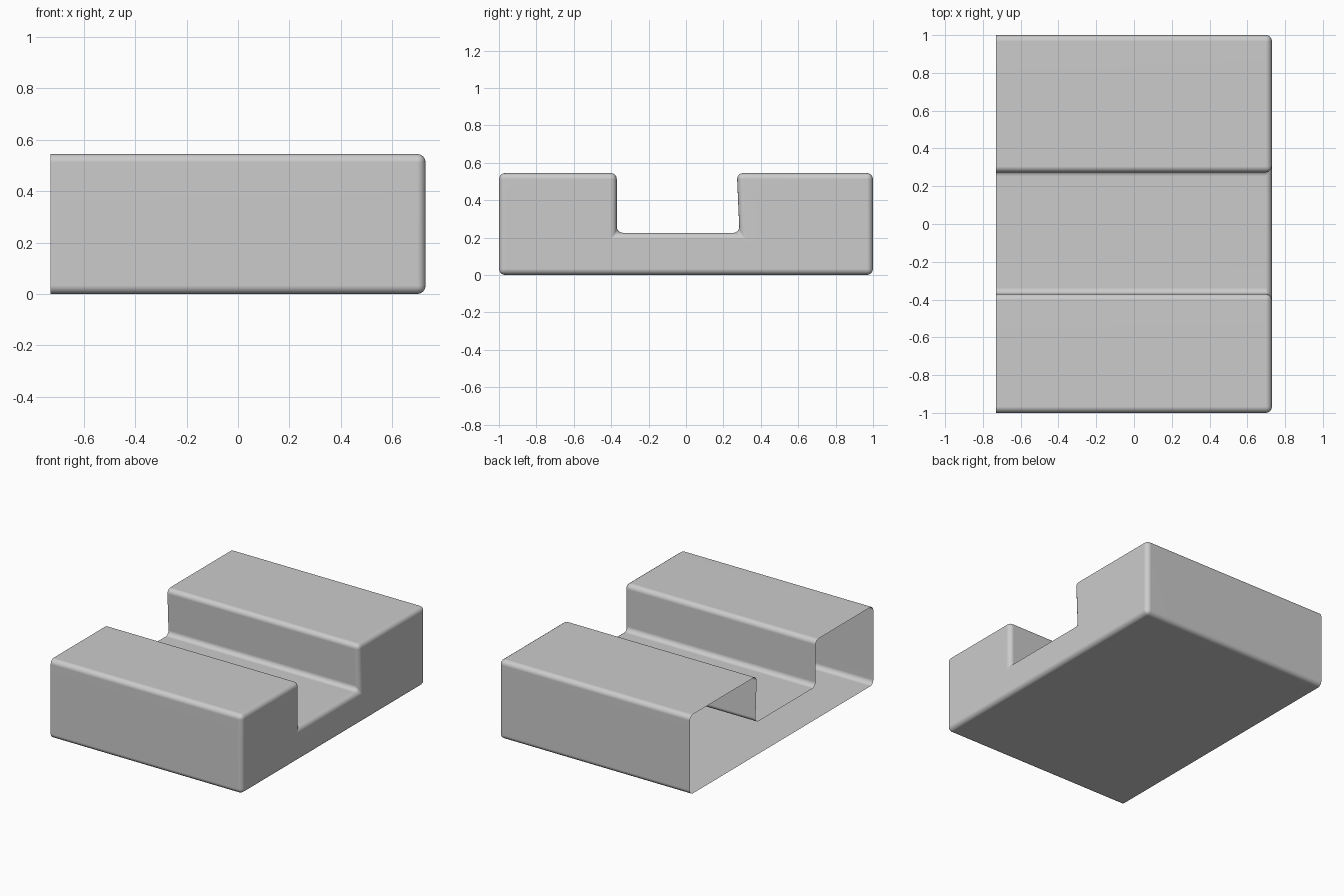
import bpy, bmesh

if "Cube" in bpy.data.objects:
    bpy.data.objects.remove(bpy.data.objects["Cube"])

HALF_LENGTH = 0.73
RADIUS = 0.033

# U-shaped cross-section (y, z), counter-clockwise seen from the right
profile = [(-1, 0), (1, 0), (1, 0.545), (0.272, 0.545),
           (0.286, 0.225), (-0.37, 0.225), (-0.37, 0.545), (-1, 0.545)]

bm = bmesh.new()
left = [bm.verts.new((-HALF_LENGTH, y, z)) for y, z in profile]
right = [bm.verts.new((HALF_LENGTH, y, z)) for y, z in profile]

# Long walls, and a cap on the right end only: the left end stays open
for i in range(len(profile)):
    j = (i + 1) % len(profile)
    bm.faces.new((left[i], left[j], right[j], right[i]))
bm.faces.new(right)
bmesh.ops.recalc_face_normals(bm, faces=bm.faces)

# Round every edge except the rim of the open end
bmesh.ops.bevel(bm, geom=[e for e in bm.edges if not e.is_boundary],
                offset=RADIUS, offset_type='OFFSET', segments=4,
                profile=0.5, affect='EDGES')

mesh = bpy.data.meshes.new("channel_block")
bm.to_mesh(mesh)
bm.free()
block = bpy.data.objects.new("channel_block", mesh)
bpy.context.collection.objects.link(block)

# Smooth shading on the rounded edges, large faces kept flat
bpy.context.view_layer.objects.active = block
block.select_set(True)
bpy.ops.object.shade_smooth_by_angle(angle=0.7)
weighted = block.modifiers.new("flat_face_normals", 'WEIGHTED_NORMAL')
weighted.keep_sharp = True
